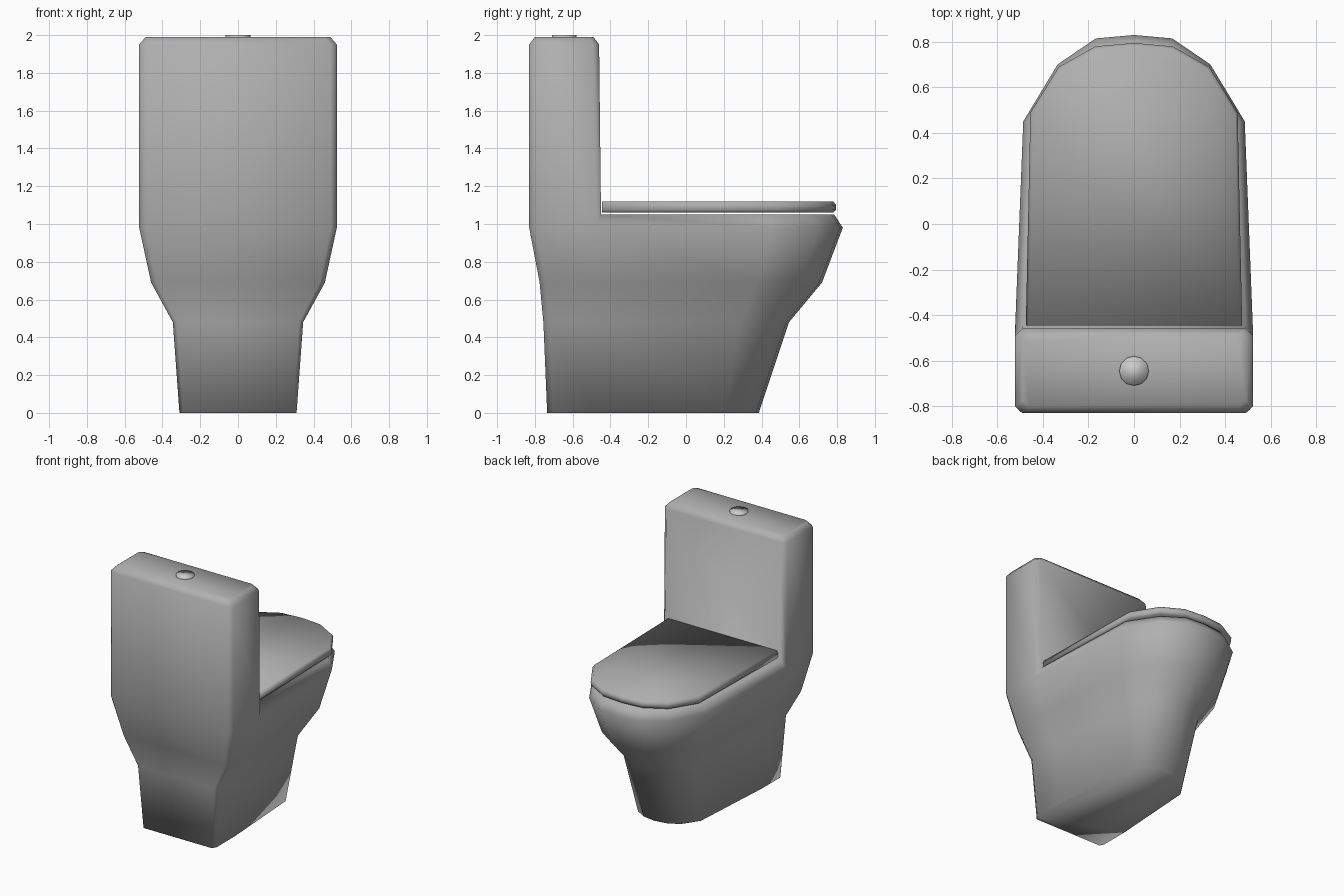
import bpy, bmesh, math

if "Cube" in bpy.data.objects:
    bpy.data.objects.remove(bpy.data.objects["Cube"])


def mirrored(half):
    """Close a half outline (front centre to back, x >= 0) across x = 0."""
    return half + [(-x, y) for x, y in reversed(half) if x > 0]


def add_ring(bm, pts, z):
    return [bm.verts.new((x, y, z)) for x, y in pts]


def bridge(bm, a, b, closed=True):
    n = len(a)
    for i in range(n if closed else n - 1):
        j = (i + 1) % n
        bm.faces.new((a[i], a[j], b[j], b[i]))


def grey(name, value):
    mat = bpy.data.materials.new(name)
    mat.diffuse_color = (value, value, value, 1)
    mat.use_nodes = True
    mat.node_tree.nodes["Principled BSDF"].inputs["Base Color"].default_value = mat.diffuse_color
    return mat


def finish(bm, name, mat):
    bmesh.ops.recalc_face_normals(bm, faces=bm.faces)
    for f in bm.faces:
        f.smooth = True
    me = bpy.data.meshes.new(name)
    bm.to_mesh(me)
    bm.free()
    me.materials.append(mat)
    ob = bpy.data.objects.new(name, me)
    bpy.context.collection.objects.link(ob)
    return ob


def bowl_outline(hw, back, side_y, front, side):
    return mirrored([(0, front), (.32 * hw, front - .015),
                     (.69 * side * hw, front - .34 * (front - side_y)),
                     (side * hw, side_y), (hw, -.48),
                     (hw, back + .03), (.94 * hw, back)])


ceramic = grey("ceramic", .43)
button_grey = grey("button_grey", .7)

# Pedestal, bowl and tank in one skin
bm = bmesh.new()
levels = [(0, .31, -.735, .20, .385, .86), (.48, .345, -.755, .29, .545, .89),
          (.69, .46, -.775, .38, .72, .93), (.98, .523, -.83, .45, .83, .93)]
rings = [add_ring(bm, bowl_outline(*p), z) for z, *p in levels]
for a, b in zip(rings, rings[1:]):
    bridge(bm, a, b)
bm.faces.new(rings[0])
top = rings[-1]

# Bowl rim, ending at the tank front
rim = add_ring(bm, mirrored([(0, .785), (.155, .77), (.315, .665),
                             (.455, .45), (.49, -.45)]), 1.05)
rim = rim[5:] + rim[:5]
bridge(bm, top[9:] + top[:5], rim, closed=False)
bm.faces.new(rim)

# Tank walls and chamfered top
tank_base = top[4:10] + [rim[0], rim[-1]]
right = [(.523, -.49), (.523, -.80), (.49, -.83)]
left = [(-x, y) for x, y in reversed(right)]
shoulder = right + left + [(-.49, -.46), (.49, -.46)]
wall = add_ring(bm, shoulder, 1.95)
cy = -.645
lid_ring = add_ring(bm, [(x * .935, cy + (y - cy) * .84) for x, y in shoulder], 1.99)
bridge(bm, tank_base, wall)
bridge(bm, wall, lid_ring)
bm.faces.new(lid_ring)
finish(bm, "toilet_body", ceramic)

# Seat lid with rounded edge
bm = bmesh.new()
outline = mirrored([(0, .795), (.17, .78), (.33, .69), (.455, .49), (.475, -.445)])
layers = []
for z, inset in [(1.06, .02), (1.075, .002), (1.10, 0), (1.12, .02)]:
    pts = [(x * (1 - inset * 1.2), y - inset * max(0, y)) for x, y in outline]
    layers.append(add_ring(bm, pts, z))
for a, b in zip(layers, layers[1:]):
    bridge(bm, a, b)
bm.faces.new(layers[0])
bm.faces.new(layers[-1])
finish(bm, "seat_lid", ceramic)

# Flush button
bm = bmesh.new()
circle = [(.065 * math.cos(math.tau * i / 12), cy + .065 * math.sin(math.tau * i / 12))
          for i in range(12)]
low, high = add_ring(bm, circle, 1.98), add_ring(bm, circle, 2.0)
bridge(bm, low, high)
bm.faces.new(low)
bm.faces.new(high)
finish(bm, "flush_button", button_grey)
